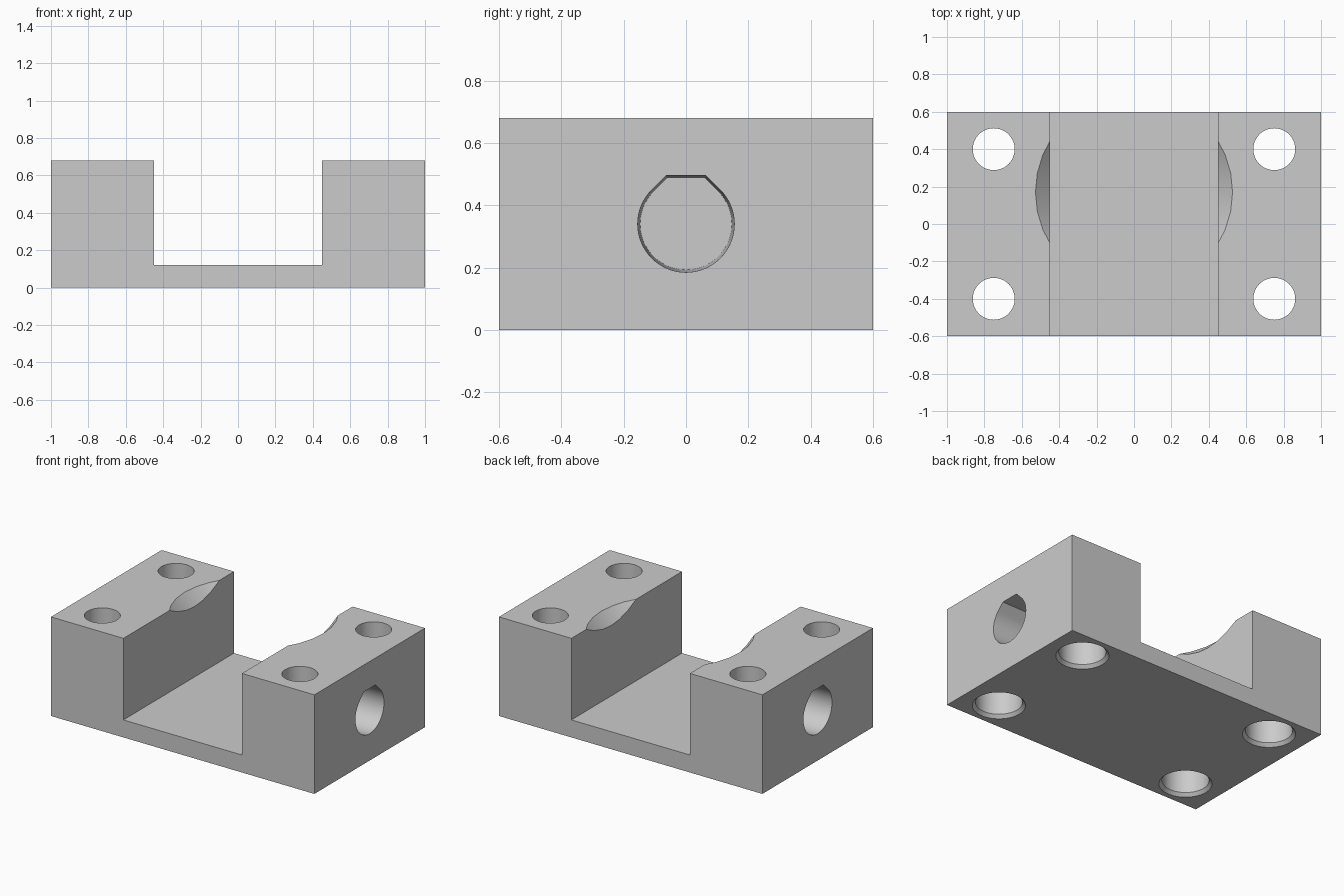
import bpy, bmesh
from math import pi, cos, sin, tan, radians

old = bpy.data.objects.get("Cube")
if old:
    bpy.data.objects.remove(old, do_unlink=True)

grey = bpy.data.materials.new("plain grey")
grey.use_nodes = True
colour = (0.6, 0.6, 0.6, 1)
grey.diffuse_color = colour
grey.node_tree.nodes["Principled BSDF"].inputs["Base Color"].default_value = colour


def loft(name, rings):
    """Solid skinned through equal-length rings of points, capped at both ends."""
    bm = bmesh.new()
    loops = [[bm.verts.new(p) for p in ring] for ring in rings]
    n = len(loops[0])
    for a, b in zip(loops, loops[1:]):
        for i in range(n):
            j = (i + 1) % n
            bm.faces.new((a[i], a[j], b[j], b[i]))
    bm.faces.new(loops[0])
    bm.faces.new(loops[-1])
    bmesh.ops.recalc_face_normals(bm, faces=bm.faces)
    mesh = bpy.data.meshes.new(name)
    bm.to_mesh(mesh)
    bm.free()
    mesh.materials.append(grey)
    obj = bpy.data.objects.new(name, mesh)
    bpy.context.collection.objects.link(obj)
    return obj


def lathe(name, x, y, profile, n):
    """Round solid about a vertical axis from (radius, z) pairs."""
    return loft(name, [[(x + r * cos(2 * pi * i / n), y + r * sin(2 * pi * i / n), z)
                        for i in range(n)] for r, z in profile])


def teardrop(x, r, zc=0.34):
    """Circle with 45 degree shoulders and a flat top, in the plane at x."""
    flat = r * tan(pi / 8)
    arc = [radians(135 + 270 * i / 48) for i in range(49)]
    outline = [(r * cos(a), r * sin(a)) for a in arc] + [(flat, r), (-flat, r)]
    return [(x, y, zc + z) for y, z in outline]


# U-shaped body
section = [(-1, 0), (1, 0), (1, 0.68), (0.45, 0.68), (0.45, 0.12),
           (-0.45, 0.12), (-0.45, 0.68), (-1, 0.68)]
body = loft("bracket_body", [[(x, y, z) for x, z in section] for y in (-0.6, 0.6)])

cutters = []
# Stepped vertical screw holes, wider and chamfered at the bottom
bore = [(0.184, -0.02), (0.164, 0), (0.145, 0.022), (0.145, 0.38), (0.112, 0.38), (0.112, 0.8)]
for sx in (-1, 1):
    for sy in (-1, 1):
        cutters.append(lathe("screw_hole_cutter", sx * 0.75, sy * 0.4, bore, 48))
    # Tapered blind hole in each end
    cutters.append(loft("end_hole_cutter", [teardrop(sx * 1.02, 0.1554),
                                            teardrop(sx * 0.6, 0.147)]))
# Conical relief across the inner top edges
cutters.append(lathe("cone_relief_cutter", 0, 0.17, [(0.25, 0.403), (0.647, 0.8)], 32))

for cutter in cutters:
    cutter.hide_render = True
    mod = body.modifiers.new("cut", 'BOOLEAN')
    mod.operation = 'DIFFERENCE'
    mod.solver = 'EXACT'
    mod.object = cutter

bpy.ops.object.select_all(action='DESELECT')
body.select_set(True)
bpy.context.view_layer.objects.active = body
for mod in list(body.modifiers):
    bpy.ops.object.modifier_apply(modifier=mod.name)
for cutter in cutters:
    bpy.data.objects.remove(cutter, do_unlink=True)
bpy.ops.object.shade_smooth_by_angle(angle=radians(25))
